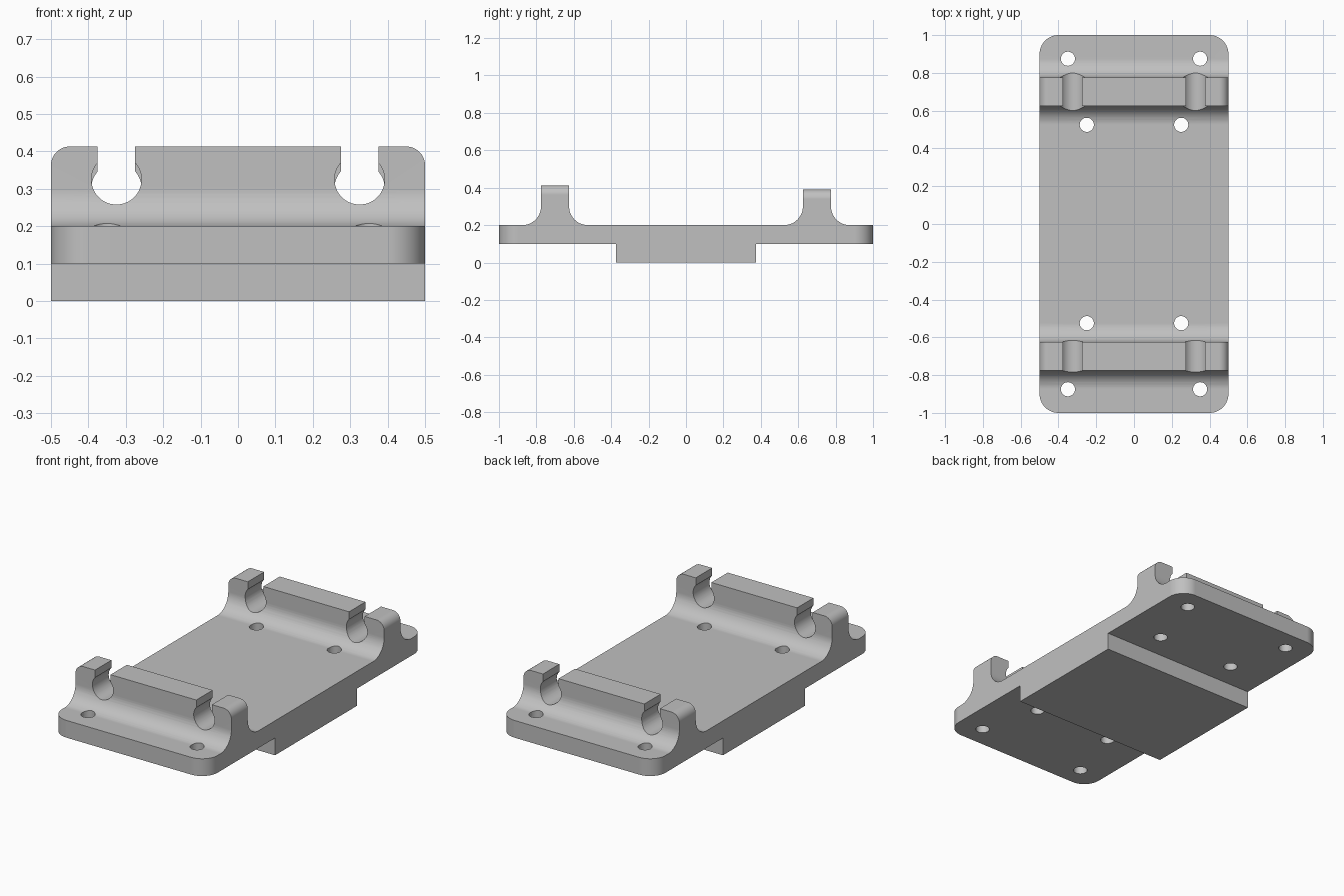
import bpy, bmesh, math
from math import cos, sin, pi

cube = bpy.data.objects.get("Cube")
if cube:
    bpy.data.objects.remove(cube, do_unlink=True)

HALF_W, PLATE_LOW, PLATE_TOP = 0.5, 0.1, 0.2
FILLET = 0.1
RIDGE_IN, RIDGE_OUT = 0.625, 0.775
PAD = 0.375
RIDGES = {-1: 0.413, 1: 0.39}      # side of the plate: ridge top height

grey = bpy.data.materials.new("plain grey")
grey.use_nodes = True
grey.diffuse_color = (0.53, 0.53, 0.53, 1)
grey.node_tree.nodes["Principled BSDF"].inputs["Base Color"].default_value = grey.diffuse_color


def arc(cx, cy, r, start, end, steps):
    return [(cx + r * cos(start + (end - start) * i / steps),
             cy + r * sin(start + (end - start) * i / steps)) for i in range(steps + 1)]


def extrude(bm, points, place, vector):
    """Extrude a flat outline into a closed prism."""
    face = bm.faces.new([bm.verts.new(place(*p)) for p in points])
    out = bmesh.ops.extrude_face_region(bm, geom=[face], use_keep_orig=True)
    moved = [v for v in out["geom"] if isinstance(v, bmesh.types.BMVert)]
    bmesh.ops.translate(bm, verts=moved, vec=vector)


def make_object(name, bm):
    bmesh.ops.recalc_face_normals(bm, faces=bm.faces)
    mesh = bpy.data.meshes.new(name)
    bm.to_mesh(mesh)
    bm.free()
    obj = bpy.data.objects.new(name, mesh)
    bpy.context.collection.objects.link(obj)
    return obj


def ridge_profile(side, top):
    """Ridge with a fillet on each foot, listed from inside to outside."""
    z = PLATE_TOP + FILLET
    pts = arc(RIDGE_IN - FILLET, z, FILLET, -pi / 2, 0, 12)
    pts += [(RIDGE_IN, top), (RIDGE_OUT, top)]
    pts += arc(RIDGE_OUT + FILLET, z, FILLET, pi, 1.5 * pi, 12)
    return [(side * y, h) for y, h in pts]


# Body: stepped underside, plate and two ridges in one side profile
profile = [(-1, PLATE_LOW), (-PAD, PLATE_LOW), (-PAD, 0), (PAD, 0), (PAD, PLATE_LOW),
           (1, PLATE_LOW), (1, PLATE_TOP)]
profile += ridge_profile(1, RIDGES[1])[::-1]
profile += ridge_profile(-1, RIDGES[-1])
profile += [(-1, PLATE_TOP)]
bm = bmesh.new()
extrude(bm, profile, lambda y, z: (-HALF_W, y, z), (2 * HALF_W, 0, 0))


def round_edges(test, radius):
    edges = [e for e in bm.edges if test(*[v.co for v in e.verts])]
    bmesh.ops.bevel(bm, geom=edges, offset=radius, segments=12, profile=0.5, affect='EDGES')


# Rounded plate corners and rounded ridge ends
round_edges(lambda a, b: abs(a.y) > 0.99 and abs(b.y) > 0.99 and abs(a.z - b.z) > 0.05, 0.1)
round_edges(lambda a, b: min(a.z, b.z) > 0.38 and abs(a.y - b.y) > 0.1, 0.05)
body = make_object("mounting_plate", bm)
body.data.materials.append(grey)

# Cutter: keyhole clips in the ridges and screw holes in the plate
bm = bmesh.new()
gap = math.asin(0.05 / 0.067)
for side, top in RIDGES.items():
    for x in (-1, 1):
        keyhole = arc(x * 0.325, top - 0.088, 0.067, pi / 2 + gap, 2.5 * pi - gap, 40)
        keyhole += [(x * 0.325 + 0.05, 0.6), (x * 0.325 - 0.05, 0.6)]
        extrude(bm, keyhole, lambda px, pz: (px, side * 0.45, pz), (0, side * 0.5, 0))
        for hx, hy in ((0.35, 0.875), (0.25, 0.525)):
            ring = arc(x * hx, side * hy, 0.0375, 0, 2 * pi, 32)[:-1]
            extrude(bm, ring, lambda px, py: (px, py, 0.05), (0, 0, 0.18))
cutter = make_object("hole_cutter", bm)
cutter.hide_render = True

cut = body.modifiers.new("cut_holes", 'BOOLEAN')
cut.operation = 'DIFFERENCE'
cut.solver = 'EXACT'
cut.object = cutter
for obj in bpy.context.selected_objects:
    obj.select_set(False)
bpy.context.view_layer.objects.active = body
body.select_set(True)
bpy.ops.object.modifier_apply(modifier=cut.name)
bpy.data.objects.remove(cutter, do_unlink=True)

# Smooth curved walls, crisp edges
bpy.ops.object.shade_smooth_by_angle(angle=math.radians(30))
weighted = body.modifiers.new("flat_normals", 'WEIGHTED_NORMAL')
weighted.keep_sharp = True
